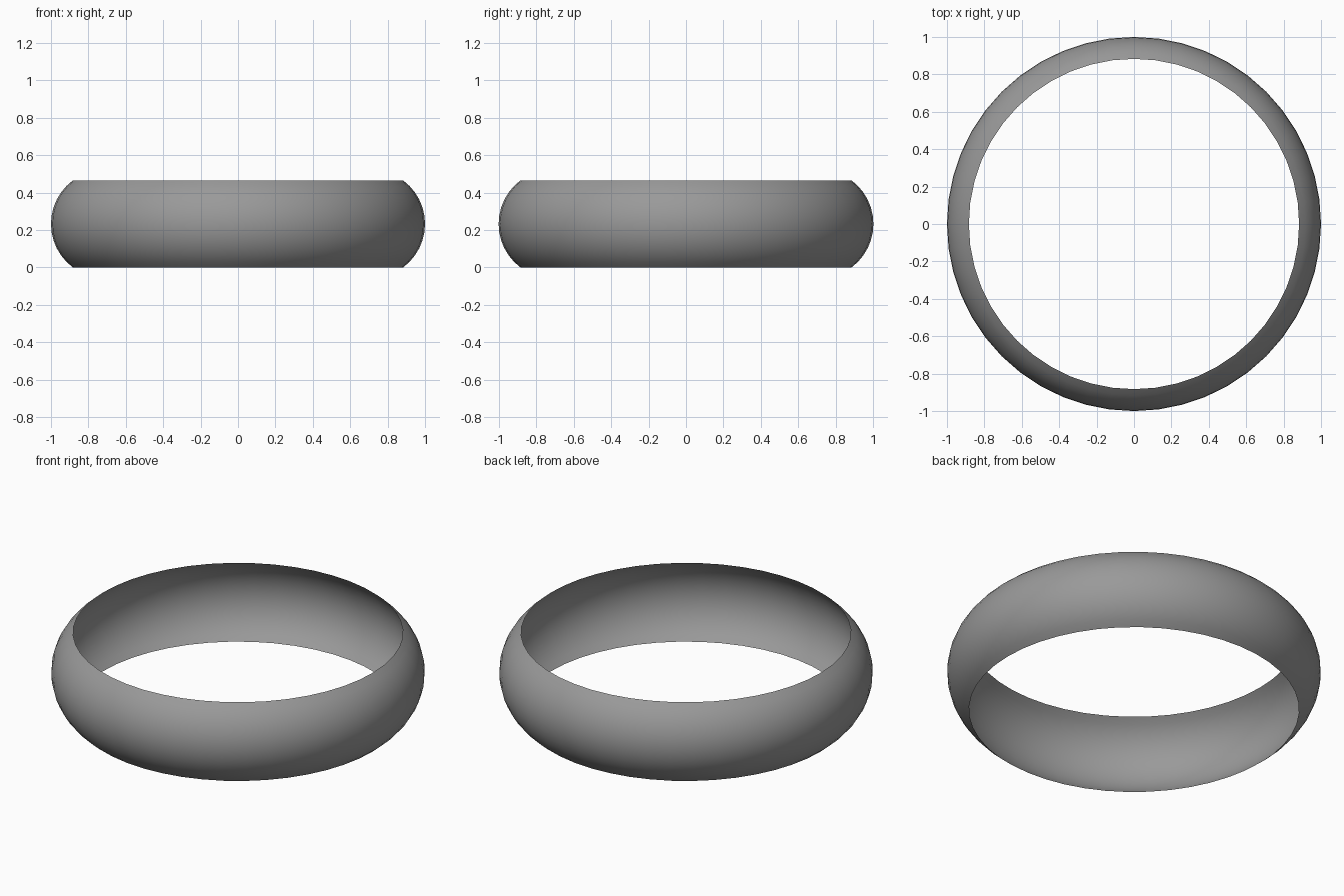
import bpy, bmesh, math

if "Cube" in bpy.data.objects:
    bpy.data.objects.remove(bpy.data.objects["Cube"])

SEGMENTS = 48      # around the ring
ROWS = 12          # across the band width
HEIGHT = 0.465
BULGE = 0.117      # how far the middle stands out past the rims

# Circular-arc profile, bulging outward from rim radius to radius 1
half = HEIGHT / 2
arc_r = (half ** 2 + BULGE ** 2) / (2 * BULGE)
end = math.asin(half / arc_r)

bm = bmesh.new()
verts = []
for i in range(ROWS + 1):
    a = -end + 2 * end * i / ROWS
    r = 1 - arc_r + arc_r * math.cos(a)
    verts.append(bm.verts.new((r, 0, half + arc_r * math.sin(a))))
edges = [bm.edges.new(pair) for pair in zip(verts, verts[1:])]

# Spin the profile into an open, single-skin band
bmesh.ops.spin(bm, geom=verts + edges, cent=(0, 0, 0), axis=(0, 0, 1),
               angle=math.tau, steps=SEGMENTS, use_merge=False)
bmesh.ops.remove_doubles(bm, verts=bm.verts, dist=1e-4)
bmesh.ops.recalc_face_normals(bm, faces=bm.faces)

# Make sure the skin faces outward
bm.faces.ensure_lookup_table()
f = bm.faces[0]
c = f.calc_center_median()
if f.normal.x * c.x + f.normal.y * c.y < 0:
    bmesh.ops.reverse_faces(bm, faces=bm.faces)
for f in bm.faces:
    f.smooth = True

mesh = bpy.data.meshes.new("ring_band")
bm.to_mesh(mesh)
bm.free()
band = bpy.data.objects.new("ring_band", mesh)
bpy.context.collection.objects.link(band)

# Dark grey finish
grey = bpy.data.materials.new("dark_grey")
grey.diffuse_color = (0.32, 0.32, 0.32, 1)
grey.use_nodes = True
grey.node_tree.nodes["Principled BSDF"].inputs["Base Color"].default_value = grey.diffuse_color
mesh.materials.append(grey)
